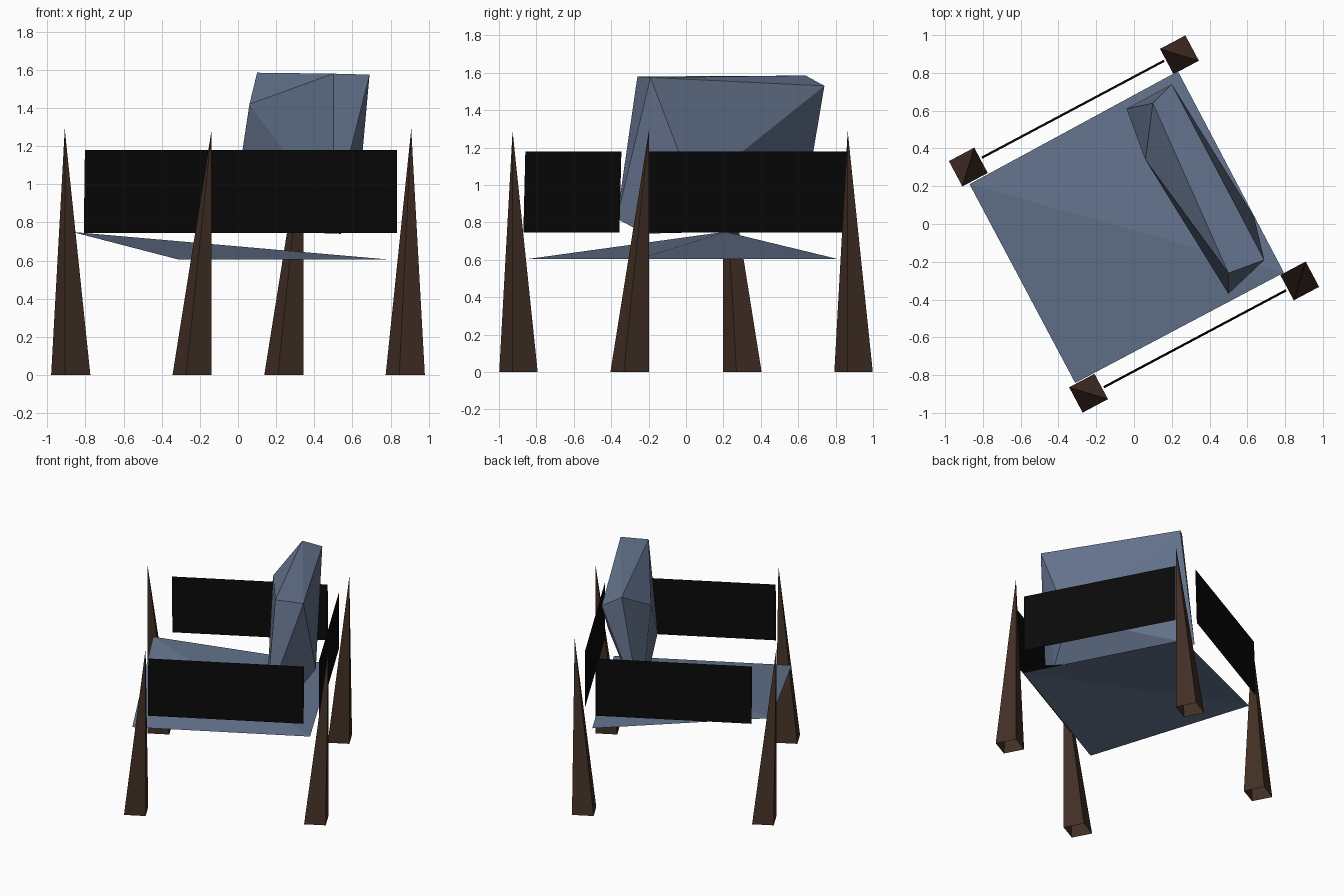
import bpy, bmesh, math
from mathutils import Matrix, Vector

cube = bpy.data.objects.get("Cube")
if cube:
    bpy.data.objects.remove(cube, do_unlink=True)

# The chair is turned on the floor: local +x is its back, local y its width
TURN = Matrix.Rotation(math.radians(28), 4, 'Z')


def material(name, color):
    mat = bpy.data.materials.new(name)
    mat.use_nodes = True
    mat.diffuse_color = (*color, 1)
    bsdf = mat.node_tree.nodes["Principled BSDF"]
    bsdf.inputs["Base Color"].default_value = (*color, 1)
    bsdf.inputs["Roughness"].default_value = 0.9
    return mat


fabric = material("slate_blue", (0.13, 0.175, 0.27))
wood = material("dark_brown", (0.055, 0.029, 0.018))
black = material("black", (0.003, 0.003, 0.003))


def add_object(name, bm, mat, turn=True):
    if turn:
        bmesh.ops.transform(bm, matrix=TURN, verts=bm.verts)
    mesh = bpy.data.meshes.new(name)
    bm.to_mesh(mesh)
    bm.free()
    mesh.materials.append(mat)
    obj = bpy.data.objects.new(name, mesh)
    bpy.context.collection.objects.link(obj)
    return obj


def sheet(name, points, faces, mat):
    bm = bmesh.new()
    verts = [bm.verts.new(p) for p in points]
    for face in faces:
        bm.faces.new([verts[i] for i in face])
    return add_object(name, bm, mat)


# Legs: open-bottomed square spikes, each tip standing over one base corner
def leg(name, x, y, tip_x, tip_y, half=0.076, height=1.29):
    bm = bmesh.new()
    base = [bm.verts.new((x + sx * half, y + sy * half, 0))
            for sx, sy in ((-1, -1), (1, -1), (1, 1), (-1, 1))]
    tip = bm.verts.new((x + tip_x * half, y + tip_y * half, height))
    for i in range(4):
        bm.faces.new((base[i], base[(i + 1) % 4], tip))
    add_object(name, bm, wood)


LX, LY = 0.633, 0.678
leg("back_left_leg", LX, LY, 1, -1)
leg("back_right_leg", LX, -LY, 1, 1)
leg("front_left_leg", -LX, LY, -1, -1)
leg("front_right_leg", -LX, -LY, 1, -1)

# Arm panels lean in slightly at the top; the rear panel is upright
LOW, HIGH = 0.745, 1.18
for side, name in ((1, "left_arm_panel"), (-1, "right_arm_panel")):
    corners = [(-0.547, side * 0.694, LOW), (0.547, side * 0.694, LOW),
               (0.547, side * 0.682, HIGH), (-0.547, side * 0.682, HIGH)]
    sheet(name, corners, [(3, 2, 1, 0) if side > 0 else (0, 1, 2, 3)], black)
sheet("rear_panel", [(0.64, -0.57, LOW), (0.64, 0.57, LOW),
                     (0.64, 0.57, HIGH), (0.64, -0.57, HIGH)], [(0, 1, 2, 3)], black)

# Seat: a thin sheet with one raised front corner, folded on the diagonal
sheet("seat", [(-0.67, -0.597, 0.605), (0.58, -0.6, 0.605),
               (0.585, 0.605, 0.605), (-0.67, 0.595, 0.75)],
      [(0, 1, 3), (1, 2, 3)], fabric)

# Backrest: a faceted leaning block
bm = bmesh.new()
for p in ((0.10, 0.64, 1.585), (0.20, 0.74, 1.53), (0.69, -0.19, 1.575),
          (0.50, -0.26, 1.58), (0.06, 0.34, 1.42), (-0.04, 0.61, 0.76),
          (0.50, -0.37, 0.82), (0.635, 0.04, 0.97), (0.54, -0.22, 0.74)):
    bm.verts.new(p)
bmesh.ops.convex_hull(bm, input=bm.verts)
bmesh.ops.recalc_face_normals(bm, faces=bm.faces)
add_object("backrest", bm, fabric, turn=False)
